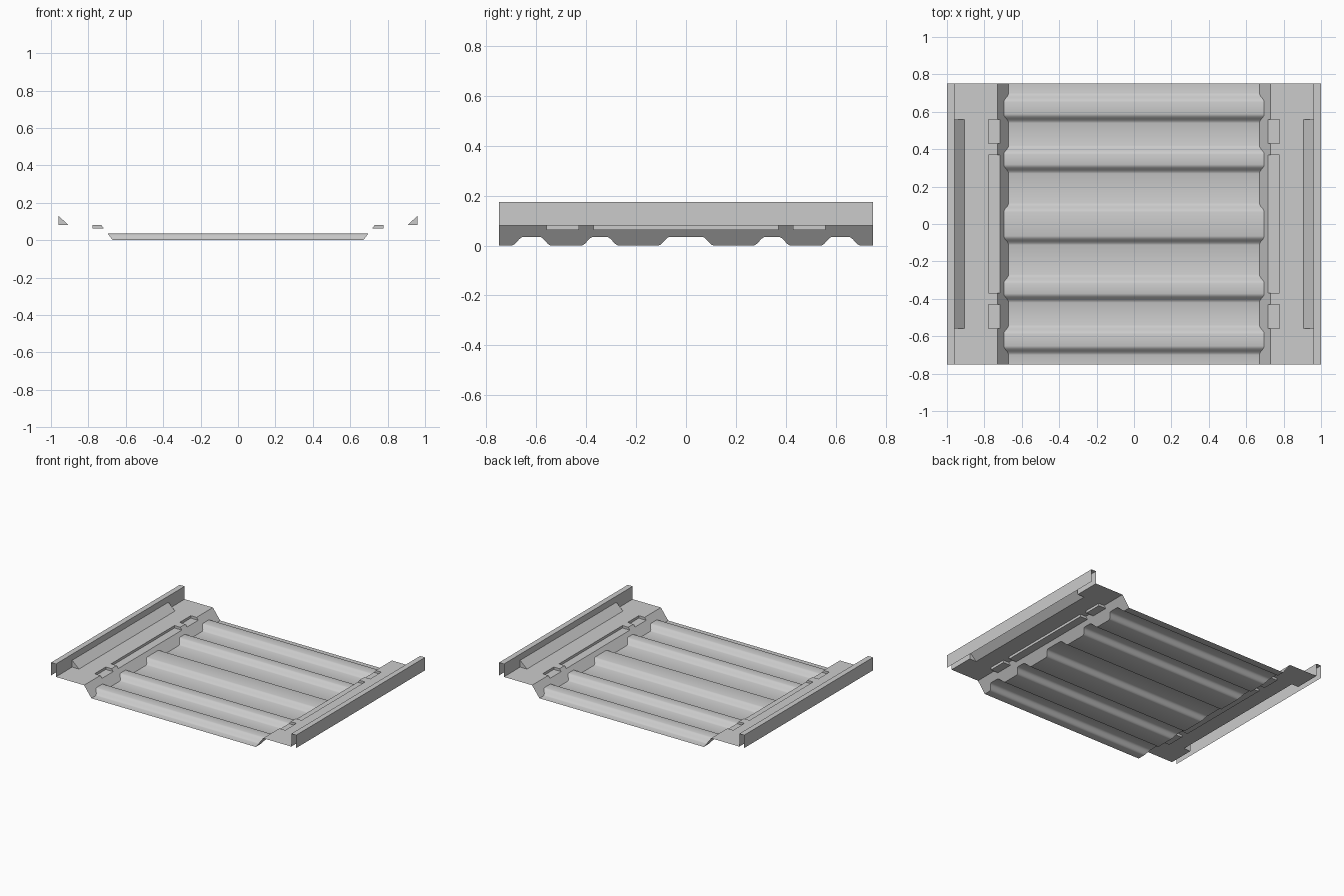
import bpy, bmesh, math

cube = bpy.data.objects.get("Cube")
if cube:
    bpy.data.objects.remove(cube, do_unlink=True)

steel = bpy.data.materials.new("light_grey_steel")
steel.use_nodes = True
GREY = (0.6, 0.6, 0.6, 1)
steel.diffuse_color = GREY
steel.node_tree.nodes["Principled BSDF"].inputs["Base Color"].default_value = GREY

HALF = 0.75          # half depth
RIB = 0.035          # rib height
SHELF = 0.08         # shelf height
POCKET = 0.062       # pocket floor height
TOP = 0.175          # rim height


def finish(name, bm, mirror=False, angle=None):
    mesh = bpy.data.meshes.new(name)
    bmesh.ops.remove_doubles(bm, verts=bm.verts, dist=0.0001)
    bm.to_mesh(mesh)
    bm.free()
    mesh.materials.append(steel)
    obj = bpy.data.objects.new(name, mesh)
    bpy.context.collection.objects.link(obj)
    if mirror:
        obj.modifiers.new("Mirror", "MIRROR").use_axis = (True, False, False)
    if angle:
        bpy.ops.object.select_all(action="DESELECT")
        obj.select_set(True)
        bpy.context.view_layer.objects.active = obj
        bpy.ops.object.shade_smooth_by_angle(angle=math.radians(angle))
    return obj


def face(bm, *points):
    bm.faces.new([bm.verts.new(p) for p in points])


def strip(bm, profile, y0, y1):
    """Sweep an (x, z) profile along y."""
    for (xa, za), (xb, zb) in zip(profile, profile[1:]):
        face(bm, (xa, y0, za), (xb, y0, zb), (xb, y1, zb), (xa, y1, za))


def edge_x(z):
    """Where the sloping side is at height z."""
    return 0.67 + 0.75 * z


# Rib cross-section along y: smooth rises and falls between flats
ribs = [(-0.70, -0.54), (-0.42, -0.27), (-0.112, 0.112), (0.27, 0.42), (0.54, 0.70)]
RISE, STEPS = 0.048, 6
ramp = [(i / STEPS, RIB * (1 - math.cos(math.pi * i / STEPS)) / 2)
        for i in range(STEPS + 1)]
wave = [(-HALF, 0)]
for a, b in ribs:
    wave += [(a + RISE * t, z) for t, z in ramp]
    wave += [(b - RISE * t, z) for t, z in reversed(ramp)]
wave.append((HALF, 0))

# Ribbed floor
bm = bmesh.new()
for (ya, za), (yb, zb) in zip(wave, wave[1:]):
    xa, xb = edge_x(za), edge_x(zb)
    face(bm, (-xa, ya, za), (xa, ya, za), (xb, yb, zb), (-xb, yb, zb))
finish("ribbed_floor", bm, angle=35)

# Sloping sides, following the ribs along their lower edge
bm = bmesh.new()
xs = edge_x(POCKET)
for (ya, za), (yb, zb) in zip(wave, wave[1:]):
    face(bm, (edge_x(za), ya, za), (xs, ya, POCKET),
         (xs, yb, POCKET), (edge_x(zb), yb, zb))
finish("sloping_sides", bm, mirror=True)

# Shelves with sunken pockets and a raised bevel against the rim wall
cuts = [-HALF, -0.56, -0.43, -0.37, 0.37, 0.43, 0.56, HALF]
XP, XB, XW, ZB = 0.777, 0.905, 0.96, 0.13
start, lip = (xs, POCKET), (edge_x(SHELF), SHELF)
pocket = [start, (XP, POCKET), (XP, SHELF)]
plain = [start, lip, (XP, SHELF)]
bevel = [(XB, SHELF), (XW, ZB), (XW, TOP)]
corner = [(XB, SHELF), (XW, SHELF), (XW, ZB), (XW, TOP)]
bm = bmesh.new()
for i, (y0, y1) in enumerate(zip(cuts, cuts[1:])):
    inner = pocket if i % 2 else plain
    outer = corner if i in (0, len(cuts) - 2) else bevel
    strip(bm, inner + outer, y0, y1)
    if i % 2:
        for y in (y0, y1):
            face(bm, *[(x, y, z) for x, z in (start, lip, (XP, SHELF), (XP, POCKET))])
for y in (cuts[1], cuts[-2]):
    face(bm, (XB, y, SHELF), (XW, y, SHELF), (XW, y, ZB))
finish("side_shelves", bm, mirror=True)

# Folded rim: flat top and outer lip
bm = bmesh.new()
strip(bm, [(XW, TOP), (1, TOP), (1, SHELF)], -HALF, HALF)
finish("folded_rims", bm, mirror=True)
